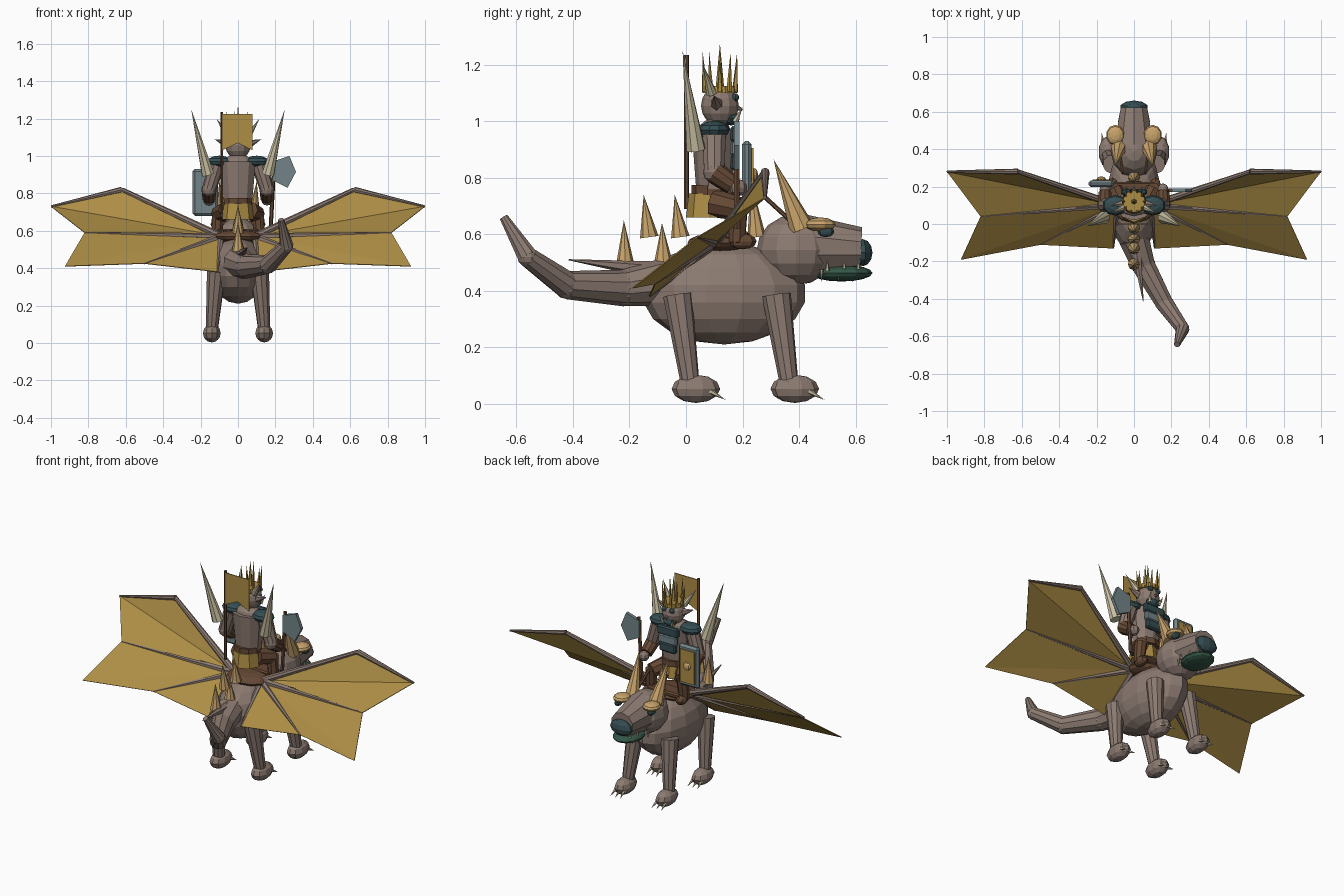
import bpy, bmesh, math
from mathutils import Vector, Matrix

cube = bpy.data.objects.get("Cube")
if cube:
    bpy.data.objects.remove(cube, do_unlink=True)


def material(name, r, g, b):
    m = bpy.data.materials.new(name)
    m.use_nodes = True
    m.diffuse_color = (r, g, b, 1)
    m.node_tree.nodes["Principled BSDF"].inputs["Base Color"].default_value = (r, g, b, 1)
    return m


HIDE = material("mauve hide", .26, .195, .165)
GOLD = material("gold membrane", .42, .27, .06)
TAN = material("tan horn", .58, .37, .15)
CREAM = material("cream ivory", .58, .52, .36)
SLATE = material("slate metal", .17, .23, .25)
TEAL = material("dark teal", .035, .075, .085)
GREEN = material("dark green", .035, .095, .065)
BROWN = material("brown leather", .13, .065, .035)


def finish(name, bm, mat):
    bmesh.ops.recalc_face_normals(bm, faces=bm.faces)
    me = bpy.data.meshes.new(name)
    bm.to_mesh(me)
    bm.free()
    me.materials.append(mat)
    ob = bpy.data.objects.new(name, me)
    bpy.context.collection.objects.link(ob)
    return ob


def ball(name, centre, radii, mat, n=12):
    bm = bmesh.new()
    bmesh.ops.create_uvsphere(bm, u_segments=n, v_segments=max(6, n * 2 // 3), radius=1,
                              matrix=Matrix.Translation(centre) @ Matrix.Diagonal((*radii, 1)))
    return finish(name, bm, mat)


def cone(name, a, b, r1, r2, mat, n=8):
    a, b = Vector(a), Vector(b)
    d = b - a
    bm = bmesh.new()
    turn = d.to_track_quat('Z', 'Y').to_matrix().to_4x4()
    bmesh.ops.create_cone(bm, cap_ends=True, segments=n, radius1=r1, radius2=r2, depth=d.length,
                          matrix=Matrix.Translation((a + b) / 2) @ turn)
    return finish(name, bm, mat)


def box(name, centre, size, mat, bevel=0):
    bm = bmesh.new()
    bmesh.ops.create_cube(bm, size=1, matrix=Matrix.Translation(centre) @ Matrix.Diagonal((*size, 1)))
    if bevel:
        bmesh.ops.bevel(bm, geom=bm.edges[:], offset=bevel, segments=1, affect='EDGES')
    return finish(name, bm, mat)


def plate(name, points, y, thick, mat):
    # upright outline in x and z, extruded along y
    bm = bmesh.new()
    face = bm.faces.new([bm.verts.new((x, y, z)) for x, z in points])
    ext = bmesh.ops.extrude_face_region(bm, geom=[face])["geom"]
    bmesh.ops.translate(bm, vec=(0, thick, 0), verts=[v for v in ext if isinstance(v, bmesh.types.BMVert)])
    return finish(name, bm, mat)


# Beast: trunk, head and snout
ball("beast_body", (0, .135, .39), (.15, .29, .18), HIDE, 14)
ball("beast_head", (0, .39, .545), (.125, .14, .125), HIDE, 12)
cone("snout", (0, .42, .56), (0, .62, .55), .11, .075, HIDE, 10)
ball("nose", (0, .625, .535), (.075, .035, .048), TEAL, 10)
ball("lower_jaw", (0, .55, .463), (.085, .11, .03), GREEN, 12)

# Tail: tapering segments with rounded joints
tail = [(0, -.08, .43, .085), (.05, -.22, .41, .065), (.16, -.42, .42, .05),
        (.26, -.56, .52, .037), (.23, -.645, .66, .016)]
for i, (p, q) in enumerate(zip(tail, tail[1:])):
    cone(f"tail_segment_{i}", p[:3], q[:3], p[3], q[3], HIDE, 10)
    if i:
        ball(f"tail_joint_{i}", p[:3], [p[3]] * 3, HIDE, 10)
cone("tail_quill", (.01, -.13, .475), (.05, -.415, .51), .03, .002, HIDE, 6)

# Back spikes
for i, (y, z, h) in enumerate([(-.215, .49, .16), (-.08, .5, .14), (-.13, .59, .15),
                               (-.02, .59, .15), (.25, .59, .2)]):
    cone(f"back_spike_{i}", (0, y, z), (0, y + (-.005 if i < 2 else -.02), z + h), .033, 0, TAN)

for s, side in ((1, "left"), (-1, "right")):
    # Beast face
    cone(f"{side}_horn", (s * .08, .41, .62), (s * .1, .31, .865), .045, 0, TAN)
    ball(f"{side}_brow", (s * .1, .475, .635), (.05, .055, .025), TAN, 10)
    ball(f"{side}_beast_eye", (s * .112, .495, .61), (.02, .03, .02), TEAL, 8)
    for i, y in enumerate((.5, .56, .61)):
        x = s * (.078 - .015 * i)
        cone(f"{side}_fang_{i}", (x, y, .47), (x, y, .51), .009, 0, CREAM, 6)
        cone(f"{side}_lower_fang_{i}", (x, y - .02, .475), (x, y - .02, .43), .007, 0, CREAM, 6)

    # Legs, feet and claws
    for y, part in ((-.03, "rear"), (.32, "front")):
        name = f"{side}_{part}"
        cone(f"{name}_leg", (s * .115, y, .385), (s * .14, y + .045, .07), .052, .033, HIDE, 10)
        ball(f"{name}_foot", (s * .14, y + .065, .053), (.05, .086, .05), HIDE, 10)
        for k in (-1, 0, 1):
            x = s * .14 + k * .026
            cone(f"{name}_claw_{k + 1}", (x, y + .115, .045), (x + k * .008, y + .17, .014),
                 .011, 0, CREAM, 6)

    # Wing membrane, a fan from the shoulder
    root = (s * .09, .1, .57)
    rim = [(s * .62, .28, .82), (s * 1, .28, .73), (s * .82, .04, .59), (s * .925, -.19, .41),
           (s * .5, -.11, .425), (s * .11, -.13, .38)]
    bm = bmesh.new()
    hub = bm.verts.new(root)
    edge = [bm.verts.new(p) for p in rim]
    for a, b in zip(edge, edge[1:]):
        bm.faces.new((hub, a, b) if s < 0 else (hub, b, a))
    wing = finish(f"{side}_wing_membrane", bm, GOLD)
    mod = wing.modifiers.new("thickness", 'SOLIDIFY')
    mod.thickness = .004
    mod.offset = 0

    # Wing bones
    cone(f"{side}_wing_arm", root, rim[0], .02, .012, HIDE)
    cone(f"{side}_wing_tip_bone", rim[0], rim[1], .016, .006, HIDE)
    for i in (2, 4, 5):
        cone(f"{side}_wing_finger_{i}", root, rim[i], .018, .004, HIDE, 6)
    cone(f"{side}_wing_spur", root, (s * .33, .09, .59), .018, 0, HIDE, 6)

    # Rider: limbs
    cone(f"{side}_upper_arm", (s * .115, .1, .95), (s * .155, .1, .82), .043, .038, HIDE, 10)
    ball(f"{side}_elbow", (s * .155, .1, .82), (.04, .04, .04), HIDE, 10)
    cone(f"{side}_bracer", (s * .155, .1, .82), (s * .155, .165, .775), .041, .036, BROWN, 10)
    ball(f"{side}_hand", (s * .155, .185, .765), (.03, .032, .03), HIDE, 8)
    cone(f"{side}_thigh", (s * .06, .1, .71), (s * .105, .19, .69), .05, .042, BROWN)
    cone(f"{side}_shin", (s * .105, .185, .7), (s * .115, .18, .57), .036, .03, BROWN)
    ball(f"{side}_boot", (s * .115, .2, .575), (.03, .05, .028), BROWN, 8)
    cone(f"{side}_rein", (s * .06, .27, .74), (s * .085, .45, .575), .008, .008, BROWN, 6)

    # Rider: shoulder guards, great spikes and head details
    ball(f"{side}_shoulder_guard", (s * .1, .1, .97), (.07, .055, .032), TEAL, 10)
    cone(f"{side}_great_spike", (s * .16, .035, .9), (s * .25, -.012, 1.25), .035, 0, CREAM)
    cone(f"{side}_helm_horn", (s * .05, .09, 1.1), (s * .115, .06, 1.2), .02, 0, CREAM)
    cone(f"{side}_ear", (s * .05, .11, 1.06), (s * .125, .1, 1.09), .025, 0, HIDE, 6)
    ball(f"{side}_eye", (s * .027, .175, 1.085), (.018, .013, .014), TEAL, 8)
    cone(f"{side}_tusk", (s * .032, .175, 1.0), (s * .045, .2, 1.05), .012, 0, CREAM, 6)

# Saddle
ball("saddle", (0, .12, .57), (.135, .115, .035), BROWN, 12)
box("saddle_front", (0, .18, .595), (.22, .09, .03), BROWN, .008)

# Rider: trunk, belt, skirt and head
cone("rider_torso", (0, .1, .76), (0, .1, .97), .08, .1, HIDE, 10).scale = (1, .8, 1)
bpy.data.objects["rider_torso"].location.y = .02
ball("rider_neck", (0, .1, .96), (.085, .06, .05), HIDE, 10)
cone("belt", (0, .1, .74), (0, .1, .775), .08, .08, BROWN, 10)
cone("skirt", (0, .085, .66), (0, .085, .745), .085, .075, GOLD, 8)
ball("rider_head", (0, .12, 1.055), (.067, .067, .072), HIDE, 12)
ball("rider_chin", (0, .16, 1.01), (.045, .03, .025), TEAL, 8)
cone("rider_nose", (0, .165, 1.055), (0, .2, 1.04), .014, .004, HIDE, 6)

# Layered breastplate
for i in range(3):
    box(f"breastplate_{i}", (0, .172, .955 - i * .05), (.14 - i * .015, .03, .055),
        SLATE if i == 1 else TEAL, .008)

# Crown
cone("crown_band", (0, .12, 1.1), (0, .12, 1.125), .062, .06, GOLD, 10)
for i in range(10):
    a = math.tau * i / 10
    c, t = math.cos(a), math.sin(a)
    cone(f"crown_spike_{i}", (.056 * c, .12 + .056 * t, 1.105),
         (.064 * c, .12 + .064 * t, 1.22 + .025 * (i % 2)), .011, 0, GOLD, 5)
cone("crown_peak", (0, .12, 1.11), (0, .12, 1.275), .016, 0, GOLD, 6)

# Banner
cone("banner_pole", (-.087, .002, .69), (-.087, .002, 1.235), .009, .009, BROWN, 6)
plate("banner", [(-.085, 1.225), (.078, 1.225), (.078, 1.03), (0, 1.07), (-.085, 1.03)], -.004, .006, GOLD)

# Shield with inset panels
box("shield", (-.175, .215, .805), (.135, .035, .25), SLATE, .012)
box("shield_panel", (-.175, .235, .805), (.095, .008, .2), GOLD)
ball("shield_boss", (-.175, .24, .81), (.025, .015, .025), TAN, 8)

# Axe
cone("axe_handle", (.175, .18, .62), (.195, .18, .99), .011, .011, BROWN, 6)
plate("axe_blade", [(.185, .97), (.275, 1.0), (.31, .915), (.265, .83), (.185, .87)], .17, .02, SLATE)
